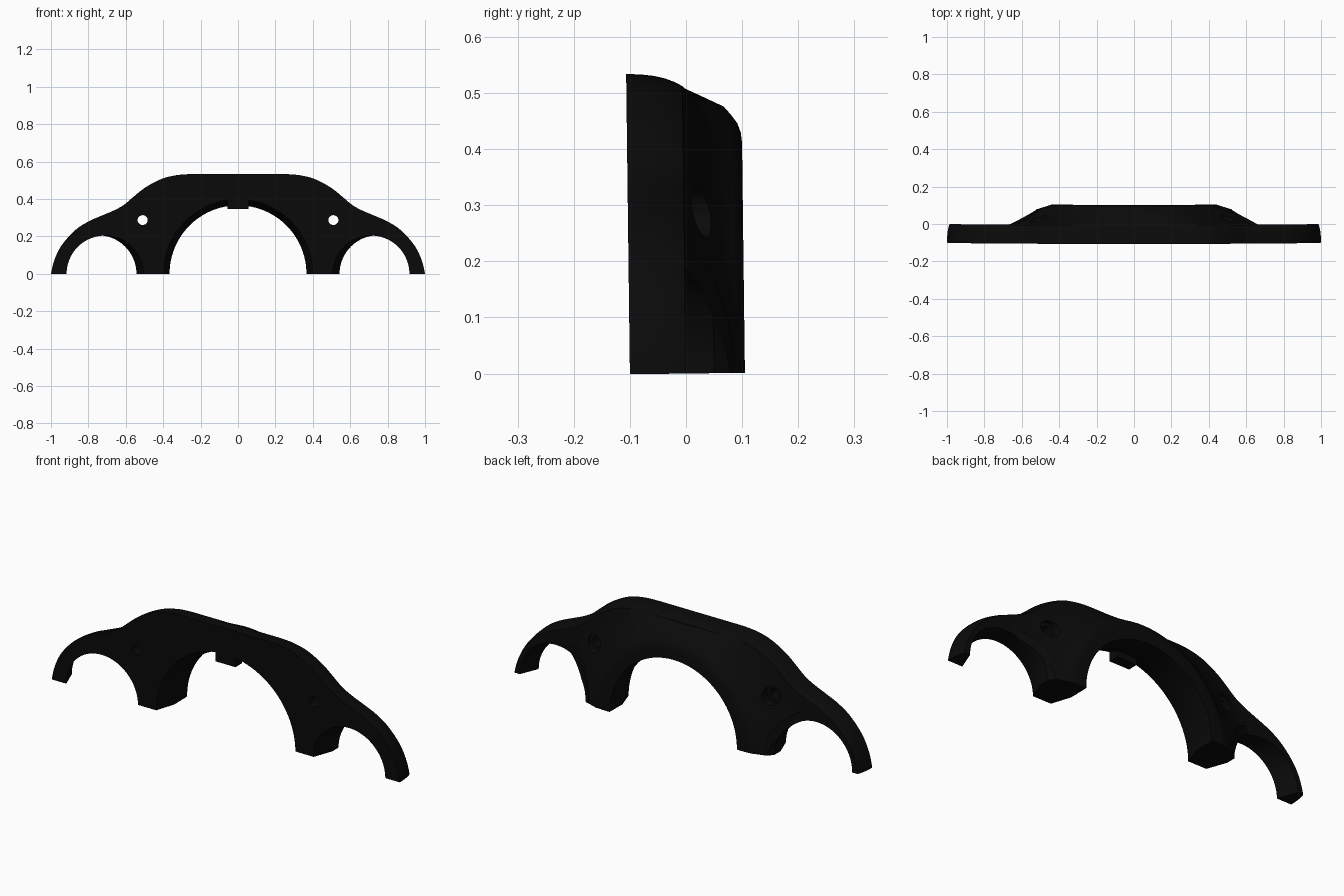
import bpy, bmesh, math
from mathutils import Vector

if "Cube" in bpy.data.objects:
    bpy.data.objects.remove(bpy.data.objects["Cube"])

black = bpy.data.materials.new("matte_black")
black.use_nodes = True
black.diffuse_color = (0.003, 0.003, 0.003, 1)
black.node_tree.nodes["Principled BSDF"].inputs["Base Color"].default_value = (0.003, 0.003, 0.003, 1)


def loft(name, rings):
    """Skin equal-length rings and cap both ends."""
    bm = bmesh.new()
    rows = [[bm.verts.new(p) for p in ring] for ring in rings]
    n = len(rows[0])
    for a, b in zip(rows, rows[1:]):
        for i in range(n):
            j = (i + 1) % n
            bm.faces.new((a[i], a[j], b[j], b[i]))
    bm.faces.new(rows[0])
    bm.faces.new(rows[-1])
    bmesh.ops.recalc_face_normals(bm, faces=bm.faces)
    mesh = bpy.data.meshes.new(name)
    bm.to_mesh(mesh)
    bm.free()
    mesh.materials.append(black)
    obj = bpy.data.objects.new(name, mesh)
    bpy.context.collection.objects.link(obj)
    return obj


def tube(name, cz, profile, steps=72):
    """Round solid running front to back; profile is (y, radius, centre x)."""
    turns = [math.tau * k / steps for k in range(steps)]
    return loft(name, [[(cx + r * math.cos(t), y, cz + r * math.sin(t)) for t in turns]
                       for y, r, cx in profile])


def box(name, x, y0, y1, z0, z1):
    return loft(name, [[(-x, y, z0), (x, y, z0), (x, y, z1), (-x, y, z1)] for y in (y0, y1)])


def combine(target, other, operation):
    mod = target.modifiers.new("combine", 'BOOLEAN')
    mod.operation, mod.solver, mod.object = operation, 'EXACT', other
    other.hide_render = True
    bpy.context.view_layer.objects.active = target
    bpy.ops.object.modifier_apply(modifier=mod.name)
    bpy.data.objects.remove(other)


def spline(points, steps=5):
    """Smooth curve through the points."""
    p = [Vector(q) for q in points]
    p = [2 * p[0] - p[1]] + p + [2 * p[-1] - p[-2]]
    out = []
    for a, b, c, d in zip(p, p[1:], p[2:], p[3:]):
        for k in range(steps):
            t = k / steps
            out.append(0.5 * (2 * b + (c - a) * t + (2 * a - 5 * b + 4 * c - d) * t * t
                              + (3 * b - a - 3 * c + d) * t ** 3))
    return out + [p[-2]]


# Upper outline of one half, mirrored to a full arch
half = spline([(0, .535), (.14, .535), (.27, .534), (.35, .525), (.42, .504), (.5, .46),
               (.56, .412), (.61, .37), (.66, .342), (.73, .312), (.8, .281), (.87, .235),
               (.94, .158), (.98, .08), (1, 0), (1, -.05)])
outline = [Vector((-v.x, v.y)) for v in reversed(half[1:])] + half


def inset(amount):
    """Outline moved inwards, a little less towards the arm ends."""
    pts = []
    for i, v in enumerate(outline):
        t = (outline[min(i + 1, len(outline) - 1)] - outline[max(i - 1, 0)]).normalized()
        pts.append(v + Vector((t.y, -t.x)) * amount * (.6 + .75 * max(v.y, 0)))
    return pts


# Front plate with a rounded rear edge
frame = loft("arch_frame", [[(v.x, y, v.y) for v in inset(d)] for y, d in
                            ((-.1, 0), (-.075, .001), (-.05, .004), (-.03, .009), (-.012, .016), (0, .023))])


# Rear housing: a rounded ring sloping out to the plate, fuller over the legs
def reach(angle):
    a = min(angle, math.pi - angle)
    best = half[-1]
    for v, w in zip(half, half[1:]):
        p, q = math.atan2(v.y, v.x), math.atan2(w.y, w.x)
        if q <= a <= p and p > q:
            best = v.lerp(w, (p - a) / (p - q))
    return min(best.length, .69)


sections = []
steps = 80
for k in range(steps + 1):
    a = -.12 + (math.pi + .24) * k / steps
    edge = reach(a)
    leg = max(0, 1 - max(math.sin(a), 0) / .45)
    middle = .475 + (edge - .5) * .4
    section = ((.3, -.03), (.3, .105), (.41, .105), (.428, .103), (.445, .097 + .006 * leg),
               (.46, .086 + .012 * leg), (.475, .073 + .02 * leg), (middle, .044 + .026 * leg),
               (edge - .025, 0), (edge - .06, -.03))
    sections.append([(r * math.cos(a), y, r * math.sin(a)) for r, y in section])
combine(frame, loft("rear_housing", sections), 'UNION')

# Slanted rims behind the side arches, on the leg side only
for s in (-1, 1):
    arc = [math.pi * (.5 + k / 40) for k in range(41)]
    edge = [(.749 + .25 * math.cos(t), .25 * math.sin(t)) for t in arc]
    front = [(s * x, -.05, z) for x, z in edge]
    back = [(s * x, max(-.03, .085 - .53 * (x - .5)), z) for x, z in edge]
    combine(frame, loft("arch_rim", [front, back]), 'UNION')

# Flat feet
combine(frame, box("foot_cutter", 1.2, -.3, .3, -.3, 0), 'DIFFERENCE')

# Central arch opening, flared to the front
combine(frame, tube("centre_bore", 0, ((-.12, .407, 0), (-.1, .4, 0), (0, .366, 0), (.2, .366, 0)), 96),
        'DIFFERENCE')

# Side arches bored at a slant with a chamfered back, and recessed screw holes
for s in (-1, 1):
    combine(frame, tube("side_bore", 0, ((-.12, .206, s * .703), (0, .206, s * .749),
                                         (.05, .206, s * .749), (.09, .237, s * .749),
                                         (.2, .25, s * .749))), 'DIFFERENCE')
    combine(frame, tube("screw_hole", .288, ((-.2, .027, s * .51), (.001, .027, s * .51),
                                             (.002, .045, s * .51), (.2, .05, s * .51)), 32), 'DIFFERENCE')

# Locating tab at the top of the central arch
tab = box("centre_tab", .057, -.098, -.045, .347, .41)

# Smooth curves, sharp edges, and a very slight forward lean
bpy.ops.object.select_all(action='DESELECT')
for obj in (frame, tab):
    obj.rotation_euler.x = .0125
    obj.select_set(True)
bpy.context.view_layer.objects.active = frame
bpy.ops.object.shade_smooth_by_angle(angle=math.radians(30))
